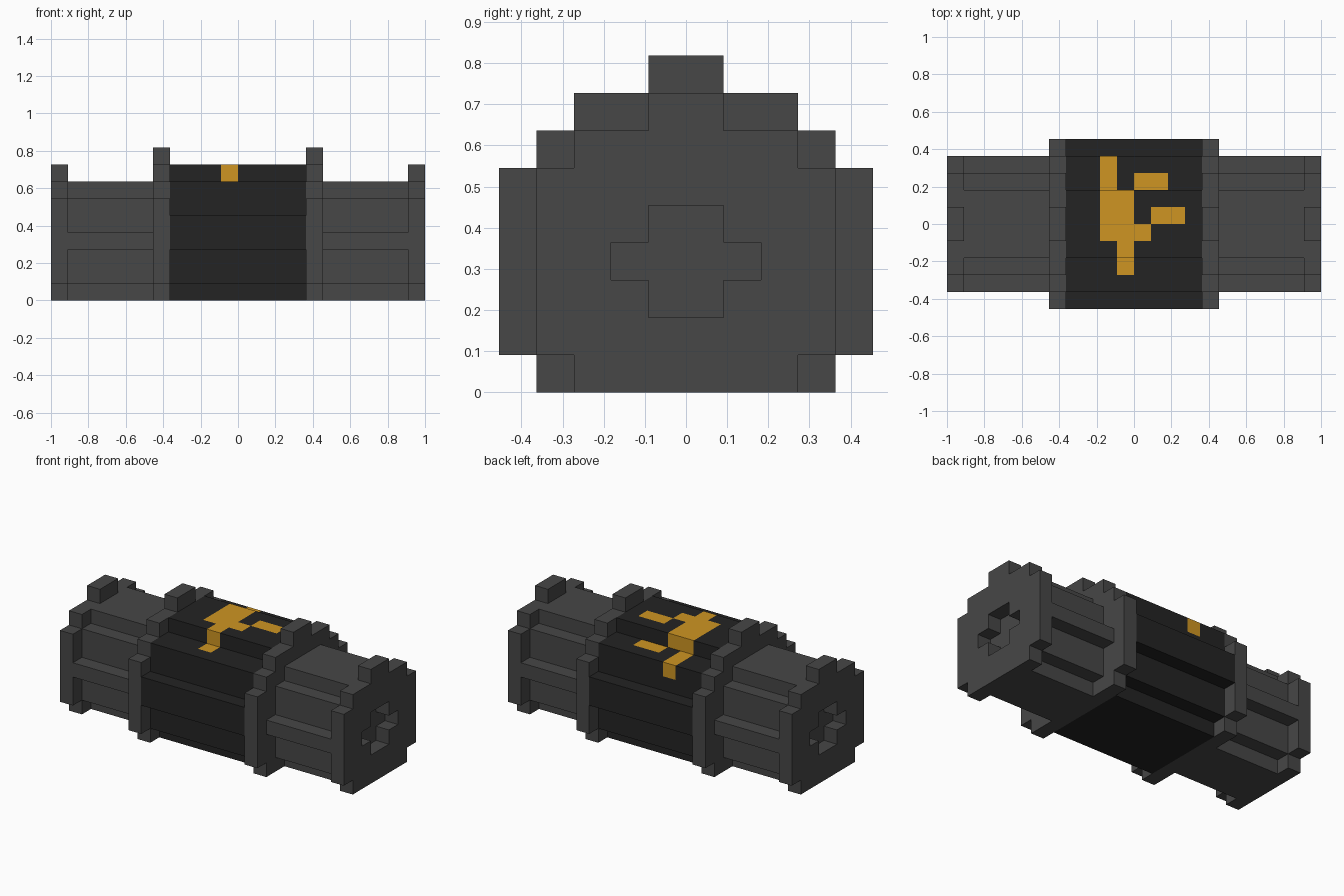
import bpy, bmesh
from mathutils import Vector

U = 1 / 11  # one block of the grid

old = bpy.data.objects.get("Cube")
if old:
    bpy.data.objects.remove(old, do_unlink=True)


def material(name, rgb):
    m = bpy.data.materials.new(name)
    m.use_nodes = True
    m.diffuse_color = (*rgb, 1)
    bsdf = m.node_tree.nodes["Principled BSDF"]
    bsdf.inputs["Base Color"].default_value = (*rgb, 1)
    bsdf.inputs["Roughness"].default_value = 0.8
    return m


gray = material("dark gray", (0.063, 0.063, 0.063))
black = material("near black", (0.017, 0.017, 0.017))
gold = material("gold", (0.62, 0.30, 0.016))


def stepped_bar(name, layers, x0, x1, mat):
    """Extrude a stepped, mirrored outline along x; layers are (half width, bottom, top)."""
    side = []
    for w, lo, hi in layers:
        side += [(w, lo), (w, hi)]
    outline = side + [(-y, z) for y, z in reversed(side)]
    bm = bmesh.new()
    face = bm.faces.new([bm.verts.new((x0 * U, y * U, z * U)) for y, z in outline])
    grown = bmesh.ops.extrude_face_region(bm, geom=[face])["geom"]
    verts = [g for g in grown if isinstance(g, bmesh.types.BMVert)]
    bmesh.ops.translate(bm, verts=verts, vec=((x1 - x0) * U, 0, 0))
    bmesh.ops.recalc_face_normals(bm, faces=bm.faces)
    mesh = bpy.data.meshes.new(name)
    bm.to_mesh(mesh)
    bm.free()
    mesh.materials.append(mat)
    obj = bpy.data.objects.new(name, mesh)
    bpy.context.collection.objects.link(obj)
    return obj


def cut_hole(obj, cutter):
    mod = obj.modifiers.new("hole", 'BOOLEAN')
    mod.operation = 'DIFFERENCE'
    mod.solver = 'EXACT'
    mod.object = cutter
    bpy.context.view_layer.objects.active = obj
    bpy.ops.object.modifier_apply(modifier=mod.name)
    bpy.data.objects.remove(cutter, do_unlink=True)


# Stepped cross-sections
RING = [(4, 0, 1), (5, 1, 6), (4, 6, 7), (3, 7, 8), (1, 8, 9)]
CAP = [(3, 0, 1), (4, 1, 6), (3, 6, 7), (1, 7, 8)]
TUBE = [(2, 0, 1), (3, 1, 3), (4, 3, 4), (3, 4, 6), (2, 6, 7)]
CORE = [(3, 0, 1), (4, 1, 3), (5, 3, 5), (4, 5, 7), (2, 7, 8)]
CROSS = [(1, 2, 3), (2, 3, 4), (1, 4, 5)]

# Ring, tube and cap on both ends
for s, label in ((1, "left"), (-1, "right")):
    stepped_bar(label + "_ring", RING, 4 * s, 5 * s, gray)
    stepped_bar(label + "_tube", TUBE, 5 * s, 10 * s, gray)
    cap = stepped_bar(label + "_end_cap", CAP, 10 * s, 11 * s, gray)
    cut_hole(cap, stepped_bar("cross_cutter", CROSS, 9.5 * s, 11.5 * s, gray))

# Core, sliced into blocks so the gold mark can be coloured
core = stepped_bar("core", CORE, -4, 4, black)
core.data.materials.append(gold)
MARK = [(-2, 0, -1, 2), (-2, -1, 2, 4), (-1, 0, -3, -1),
        (0, 1, -1, 0), (0, 2, 2, 3), (1, 3, 0, 1)]  # x range, y range
bm = bmesh.new()
bm.from_mesh(core.data)
slices = [((1, 0, 0), i) for i in range(-3, 4)]
slices += [((0, 1, 0), i) for i in range(-4, 5)] + [((0, 0, 1), 6)]
for normal, i in slices:
    geom = bm.verts[:] + bm.edges[:] + bm.faces[:]
    bmesh.ops.bisect_plane(bm, geom=geom, dist=1e-5, plane_co=Vector(normal) * i * U,
                           plane_no=normal)
bm.normal_update()
for f in bm.faces:
    c = f.calc_center_median() / U
    block = c - f.normal * 0.5
    if c.z > 6.1 and abs(f.normal.x) < 0.5:
        if any(a < block.x < b and d < block.y < e for a, b, d, e in MARK):
            f.material_index = 1
bm.to_mesh(core.data)
bm.free()
